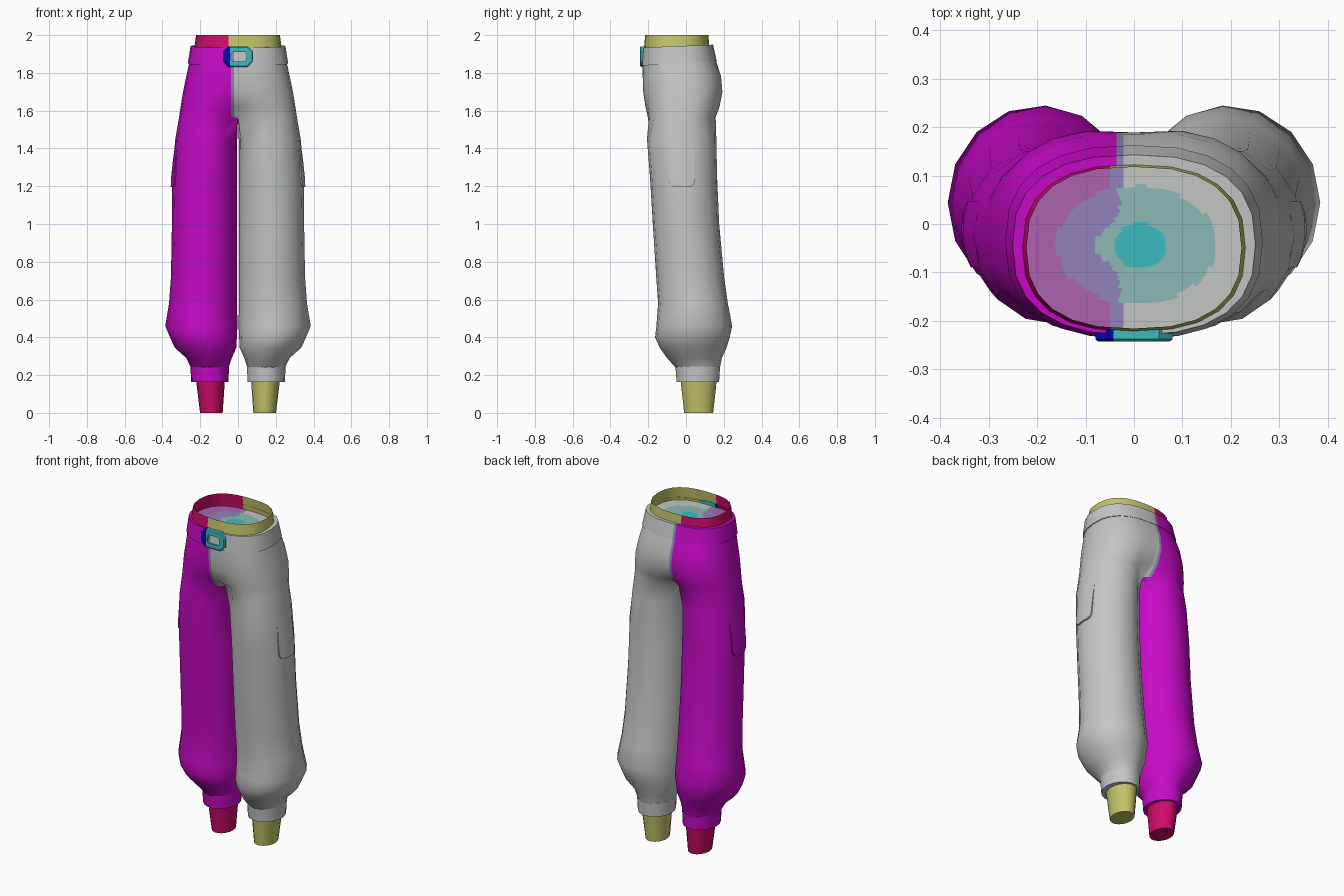
import bpy, bmesh, math
from mathutils import Vector

if "Cube" in bpy.data.objects:
    bpy.data.objects.remove(bpy.data.objects["Cube"], do_unlink=True)


def material(name, rgb):
    lin = [((c / 255 + 0.055) / 1.055) ** 2.4 if c > 10 else c / 3295 for c in rgb]
    m = bpy.data.materials.new(name)
    m.use_nodes = True
    m.diffuse_color = (*lin, 1)
    m.node_tree.nodes["Principled BSDF"].inputs["Base Color"].default_value = (*lin, 1)
    return m


MAGENTA = material("magenta", (200, 10, 200))
GREY = material("light grey", (196, 198, 196))
CRIMSON = material("crimson", (205, 12, 105))
OLIVE = material("olive", (196, 196, 105))
BLUE = material("deep blue", (8, 8, 185))
TEAL = material("teal", (60, 188, 192))
LAVENDER = material("lavender", (146, 130, 188))
PINK = material("dusty pink", (172, 98, 176))
PALE_TEAL = material("pale teal", (140, 185, 180))


def loft(bm, rings, closed=True, caps=False):
    """Skin a list of equally long point rings with quads."""
    rows = [[bm.verts.new(p) for p in r] for r in rings]
    n = len(rows[0])
    for a, b in zip(rows, rows[1:]):
        for i in range(n if closed else n - 1):
            j = (i + 1) % n
            bm.faces.new((a[i], a[j], b[j], b[i]))
    if caps:
        bm.faces.new(rows[0])
        bm.faces.new(rows[-1])


def finish(name, bm, mats, rule, mirror=False, cuts=(), cut_above=-1, angle=40):
    """Weld, mirror, cut colour borders, colour by face centre and shade."""
    bmesh.ops.remove_doubles(bm, verts=bm.verts[:], dist=1e-5)
    if mirror:
        bmesh.ops.mirror(bm, geom=bm.verts[:] + bm.edges[:] + bm.faces[:],
                         axis='X', merge_dist=1e-4)
    for x in cuts:
        faces = [f for f in bm.faces if min(v.co.z for v in f.verts) > cut_above]
        geom = faces + list({e for f in faces for e in f.edges}) + \
            list({v for f in faces for v in f.verts})
        bmesh.ops.bisect_plane(bm, geom=geom, plane_co=(x, 0, 0), plane_no=(1, 0, 0))
    bmesh.ops.recalc_face_normals(bm, faces=bm.faces[:])
    for f in bm.faces:
        f.material_index = mats.index(rule(f.calc_center_median()))
    mesh = bpy.data.meshes.new(name)
    bm.to_mesh(mesh)
    bm.free()
    for m in mats:
        mesh.materials.append(m)
    ob = bpy.data.objects.new(name, mesh)
    bpy.context.collection.objects.link(ob)
    bpy.ops.object.select_all(action='DESELECT')
    ob.select_set(True)
    bpy.context.view_layer.objects.active = ob
    bpy.ops.object.shade_smooth_by_angle(angle=math.radians(angle))
    return ob


def cloth(c):
    if c.z < 1.56:
        return MAGENTA if c.x < 0 else GREY
    return MAGENTA if c.x < -0.036 else LAVENDER if c.x < -0.022 else GREY


def by_side(left, right, x=0.0):
    return lambda c: right if c.x < x else left


CLOTH = [MAGENTA, GREY, LAVENDER]
SEAM = (-0.036, -0.022)
HALF = 12  # segments around half the waist


def body_point(t, z, rx, y0, y1, dent=0.0, tilt=0.0):
    """Point on a squarish waist section; dent pulls in the centre line."""
    c, s = math.cos(t), math.sin(t)
    x = rx * math.copysign(abs(c) ** 0.8, c) if abs(c) > 1e-6 else 0.0
    r = (y1 - y0) / 2 * math.copysign(abs(s) ** 0.8, s)
    r *= 1 - dent * math.exp(-(x / 0.07) ** 2)
    y = (y0 + y1) / 2 + r
    return Vector((x, y, z + tilt * (y + 0.04)))


def half_ring(*section):
    return [body_point(math.pi * (k / HALF - 0.5), *section) for k in range(HALF + 1)]


def full_ring(*section, n=2 * HALF):
    return [body_point(math.tau * k / n, *section) for k in range(n)]


def ellipse(angles, z, cx, rx, cy, ry):
    return [Vector((cx + rx * math.cos(a), cy + ry * math.sin(a), z)) for a in angles]


# Trousers: closed leg rings fuse into open half-waist rings at the crotch
LEG = [
    (0.24, .15, .100, .062, .118), (0.29, .153, .120, .045, .145),
    (0.345, .172, .163, .038, .177), (0.40, .183, .177, .034, .198),
    (0.46, .194, .191, .044, .201), (0.58, .185, .180, .037, .185),
    (0.72, .180, .175, .022, .180), (1.0, .178, .172, 0, .176),
    (1.25, .177, .171, -.013, .178), (1.45, .168, .164, -.023, .184),
]
angles = [math.radians(-140 + 280 * k / HALF) for k in range(HALF + 1)]
angles += [math.radians(a) for a in (160, 180, 200)]
crotch = half_ring(1.565, 0.312, -0.217, 0.172, 0.5)
front, back = crotch[0], crotch[-1]
inner = [back.lerp(front, k / 4) for k in (1, 2, 3)]
bm = bmesh.new()
loft(bm, [ellipse(angles, *row) for row in LEG] + [crotch + inner])
loft(bm, [crotch,
          half_ring(1.62, 0.304, -0.224, 0.187, 0.16),
          half_ring(1.70, 0.291, -0.234, 0.20, 0.05),
          half_ring(1.78, 0.274, -0.236, 0.192, 0.03),
          half_ring(1.86, 0.257, -0.231, 0.157, 0, 0.06)], closed=False)
finish("trousers", bm, CLOTH, cloth, mirror=True, cuts=SEAM, cut_above=1.56, angle=60)

# Waistband
bm = bmesh.new()
loft(bm, [full_ring(1.852, 0.252, -0.226, 0.150, 0, 0.06),
          full_ring(1.850, 0.266, -0.237, 0.163, 0, 0.06),
          full_ring(1.942, 0.251, -0.229, 0.143, 0, 0.04),
          full_ring(1.942, 0.230, -0.218, 0.122, 0, 0.04)])
finish("waistband", bm, CLOTH, cloth, cuts=SEAM)

# Upper body stub with its inner floor
bm = bmesh.new()
loft(bm, [full_ring(1.90, 0.236, -0.225, 0.127), full_ring(2.0, 0.222, -0.216, 0.118)])
finish("waist_stub", bm, [OLIVE, CRIMSON], by_side(OLIVE, CRIMSON, -0.05), cuts=(-0.05,))


def floor_colour(c):
    if math.hypot((c.x - 0.012) / 0.053, (c.y + 0.045) / 0.047) < 1:
        return TEAL
    if math.hypot((c.x - 0.005) / 0.165, (c.y + 0.043) / 0.122) < 1:
        border = -0.03 - 0.055 * math.exp(-((c.y + 0.045) / 0.04) ** 2)
        return LAVENDER if c.x < border else PALE_TEAL
    return PINK if c.x < -0.05 else LAVENDER if c.x < -0.022 else GREY


bm = bmesh.new()
rim = full_ring(1.92, 0.233, -0.223, 0.125, n=72)
middle = Vector((0.01, -0.045, 1.92))
loft(bm, [[middle.lerp(p, j / 24) for p in rim] for j in range(1, 25)])
bm.verts.ensure_lookup_table()
bm.faces.new(bm.verts[:72])
finish("waist_floor", bm, [TEAL, LAVENDER, PALE_TEAL, PINK, GREY], floor_colour,
       cuts=(-0.05, -0.022))

# Ankle cuffs and shins
round_angles = [math.tau * k / 18 for k in range(18)]
bm = bmesh.new()
loft(bm, [ellipse(round_angles, *row) for row in (
    (0.163, .148, .080, .066, .098), (0.163, .149, .099, .063, .114),
    (0.245, .150, .102, .062, .120), (0.245, .150, .090, .062, .105))], caps=True)
finish("ankle_cuffs", bm, [GREY, MAGENTA], by_side(GREY, MAGENTA), mirror=True)

bm = bmesh.new()
loft(bm, [ellipse(round_angles, 0, .141, .060, .067, .078),
          ellipse(round_angles, 0.18, .146, .077, .067, .098)], caps=True)
finish("shins", bm, [OLIVE, CRIMSON], by_side(OLIVE, CRIMSON), mirror=True)


# Side pockets: thin flaps that follow the thigh and lift at the bottom
def thigh(z):
    a, b = LEG[-3:-1] if z < LEG[-2][0] else LEG[-2:]
    f = min((z - a[0]) / (b[0] - a[0]), 1)
    return [p + (q - p) * f for p, q in zip(a, b)][1:]


def pocket_ring(z, width, lift):
    cx, rx, cy, ry = thigh(z)
    span = [math.asin((-0.021 + 0.069 * width * u / 2 - cy) / ry) for u in range(-2, 3)]
    outer = ellipse(span, z, cx, rx + lift, cy, ry)
    return outer + ellipse(span[::-1], z, cx, rx - 0.012, cy, ry)


bm = bmesh.new()
loft(bm, [pocket_ring(*row) for row in (
    (1.195, 0.55, .008), (1.203, 0.82, .008), (1.22, 0.96, .007),
    (1.25, 1, .006), (1.35, 1, .003), (1.46, 1, -.004))], caps=True)
finish("side_pockets", bm, [GREY, MAGENTA], by_side(GREY, MAGENTA), mirror=True)


# Belt buckle: chamfered open frame
def octagon(y, w, h, c, x=0.0):
    quarter = [(w, h - c), (w - c, h)]
    pts = quarter + [(-a, b) for a, b in quarter[::-1]]
    pts += [(-a, -b) for a, b in pts]
    return [Vector((x + a, y, 1.886 + b)) for a, b in pts]


bm = bmesh.new()
frame = [octagon(-0.243, .074, .049, .026), octagon(-0.238, .080, .055, .028),
         octagon(-0.218, .080, .055, .028), octagon(-0.218, .040, .025, .010, .004),
         octagon(-0.243, .040, .025, .010, .004)]
loft(bm, frame + frame[:1])
finish("belt_buckle", bm, [TEAL, BLUE], by_side(TEAL, BLUE, -0.042), cuts=(-0.042,), angle=25)
